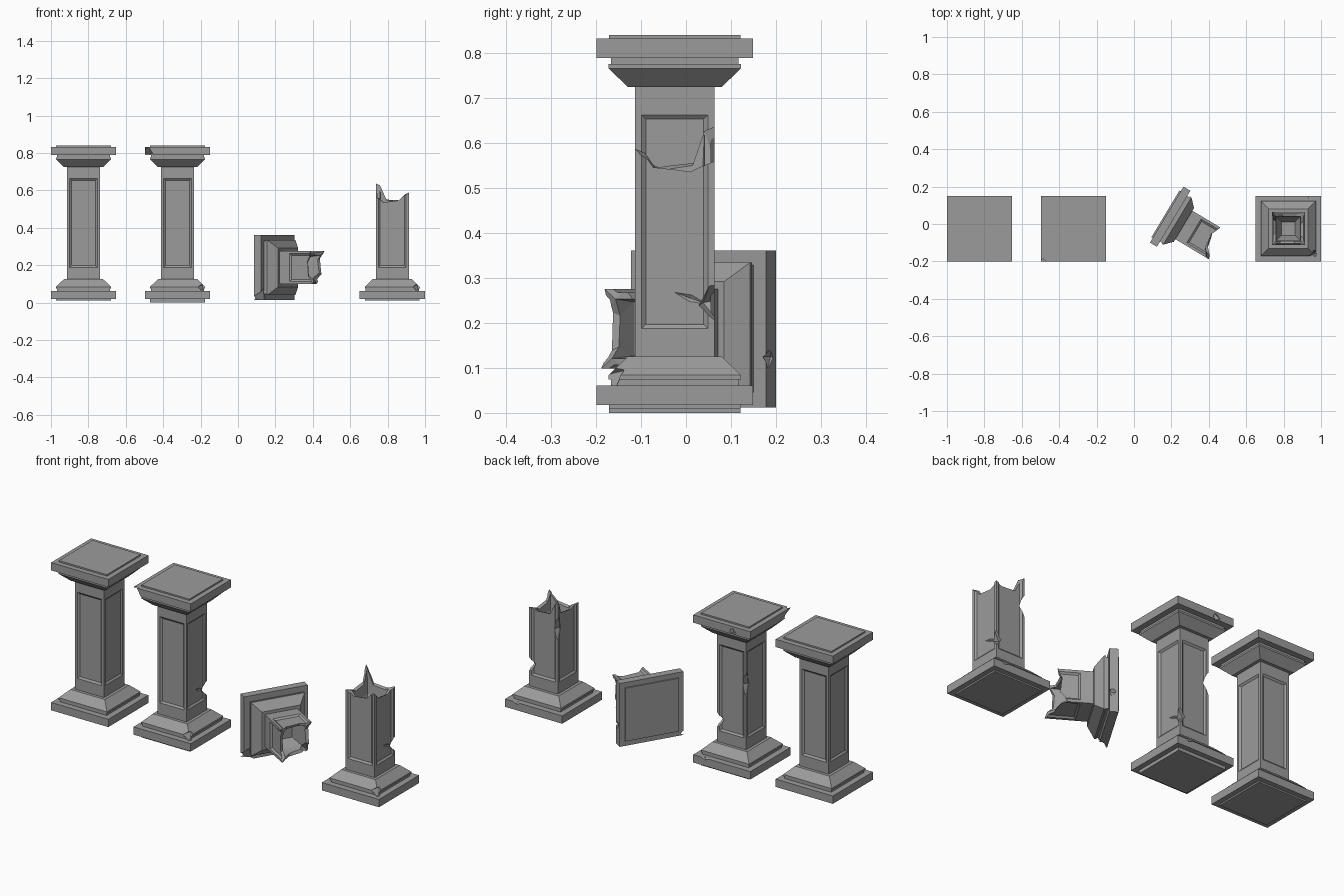
import bpy, bmesh
from mathutils import Matrix, Vector

if "Cube" in bpy.data.objects:
    bpy.data.objects.remove(bpy.data.objects["Cube"])

stone = bpy.data.materials.new("grey stone")
stone.use_nodes = True
grey = (0.33, 0.33, 0.33, 1)
stone.diffuse_color = grey
stone.node_tree.nodes["Principled BSDF"].inputs["Base Color"].default_value = grey

CORNERS = [(-1, -1), (1, -1), (1, 1), (-1, 1)]
HEIGHT = 0.85      # top and bottom halves mirror about half of this
SHAFT = 0.0885


def finish(name, bm):
    bmesh.ops.recalc_face_normals(bm, faces=bm.faces)
    mesh = bpy.data.meshes.new(name)
    bm.to_mesh(mesh)
    bm.free()
    mesh.materials.append(stone)
    obj = bpy.data.objects.new(name, mesh)
    bpy.context.collection.objects.link(obj)
    return obj


def skin(bm, rings):
    """Bridge successive rings of points and cap both ends."""
    rows = [[bm.verts.new(p) for p in ring] for ring in rings]
    n = len(rows[0])
    strips = [[bm.faces.new((a[i], a[(i + 1) % n], b[(i + 1) % n], b[i]))
               for i in range(n)] for a, b in zip(rows, rows[1:])]
    bm.faces.new(rows[0])
    bm.faces.new(rows[-1])
    return strips


def column(name, foot=0.01):
    # half profile from the foot to the lower edge of the shaft panel
    half = [(0.1465, 0.01), (0.1465, 0.018), (0.1745, 0.018), (0.1745, 0.061),
            (0.142, 0.061), (0.142, 0.074), (0.147, 0.074), (0.147, 0.084),
            (0.105, 0.125), (SHAFT, 0.125), (SHAFT, 0.173)]
    profile = half + [(r, HEIGHT - z) for r, z in reversed(half)]
    profile[0] = (half[0][0], foot)
    bm = bmesh.new()
    strips = skin(bm, [[(x * r, y * r, z) for x, y in CORNERS] for r, z in profile])
    # recessed panels on the four sides of the shaft
    bmesh.ops.recalc_face_normals(bm, faces=bm.faces)
    panels = strips[len(half) - 1]
    bmesh.ops.inset_individual(bm, faces=panels, thickness=0.02)
    bmesh.ops.inset_individual(bm, faces=panels, thickness=0.014, depth=-0.008)
    return finish(name, bm)


def cut(obj, cutters):
    """Subtract every cutter, keep the result and drop the cutters."""
    for c in cutters:
        c.hide_render = True
        mod = obj.modifiers.new("cut", 'BOOLEAN')
        mod.operation, mod.solver, mod.object = 'DIFFERENCE', 'EXACT', c
    bpy.context.view_layer.update()
    graph = bpy.context.evaluated_depsgraph_get()
    result = bpy.data.meshes.new_from_object(obj.evaluated_get(graph))
    obj.modifiers.clear()
    obj.data = result
    for c in cutters:
        bpy.data.objects.remove(c)


def chip(loc, size, turn=0, tilt=0):
    """Eight-sided shard used to knock a piece out of an edge."""
    bm = bmesh.new()
    bmesh.ops.create_uvsphere(bm, u_segments=4, v_segments=2, radius=1)
    bm.transform(Matrix.Translation(loc) @ Matrix.Rotation(turn, 4, 'Z')
                 @ Matrix.Rotation(tilt, 4, 'X') @ Matrix.Diagonal((*size, 1)))
    return finish("shard", bm)


def fracture(heights, up):
    """Jagged cutter removing one end of a shaft and hollowing the stump."""
    spots = []
    for i, a in enumerate(CORNERS):
        b = CORNERS[(i + 1) % 4]
        spots += [Vector(a).lerp(Vector(b), t) for t in (0, 0.2, 0.72)]

    def ring(r, drop):
        return [(p.x * r, p.y * r, h - up * drop) for p, h in zip(spots, heights)]

    def level(r, z):
        return [(p.x * r, p.y * r, z) for p in spots]
    mid = 0.55
    bm = bmesh.new()
    skin(bm, [level(0.3, mid + up * 0.7), ring(0.3, 0), ring(0.09, 0),
              ring(0.066, 0.01), level(0.06, mid - up * 0.06),
              level(0.036, mid - up * 0.12)])
    bmesh.ops.triangulate(bm, faces=bm.faces)
    return finish("fracture", bm)


def shaft_chips():
    return [chip((SHAFT, SHAFT, 0.245), (0.045, 0.06, 0.045), 0.6, 0.25),
            chip((SHAFT, 0.035, 0.255), (0.014, 0.09, 0.018), 0, -0.35),
            chip((-SHAFT, SHAFT, 0.48), (0.035, 0.045, 0.075), 0.4, 0.15)]


def base_chips():
    return [chip((0.143, -0.143, 0.084), (0.04, 0.035, 0.035), 0.3, 0.3),
            chip((0.105, 0.178, 0.064), (0.03, 0.02, 0.018), 0.2, 0.3)]


def capital_chips():
    return [chip((-0.165, -0.165, 0.79), (0.055, 0.05, 0.055), 0.3, 0.2),
            chip((-0.065, 0.178, 0.80), (0.025, 0.018, 0.03), 0.2, 0.5)]


# whole column
intact = column("intact_column")
intact.location = (-0.826, -0.025, 0)

# standing column with chipped edges
chipped = column("chipped_column", foot=0.0)
cut(chipped, shaft_chips() + base_chips() + capital_chips())
chipped.location = (-0.323, -0.025, 0)

# standing stump with a jagged hollow top
stump = column("broken_column_stump")
stump_rim = [0.565, 0.54, 0.55, 0.588, 0.55, 0.54,
             0.56, 0.55, 0.555, 0.637, 0.56, 0.55]
cut(stump, [fracture(stump_rim, 1)] + shaft_chips() + base_chips())
stump.location = (0.825, -0.025, 0)

# fallen capital, resting on the edge of its slab
capital = column("fallen_capital")
capital_rim = [0.515, 0.545, 0.55, 0.53, 0.56, 0.57,
               0.55, 0.57, 0.56, 0.60, 0.57, 0.55]
cut(capital, [fracture(capital_rim, -1)] + capital_chips())
side = Vector((0.514, 0.857, 0)).normalized()
up = Vector((0, 0, 1))
axis = up.cross(side)
turn = Matrix((up, side, axis)).transposed().to_4x4()
capital.matrix_world = (Matrix.Translation((0.175, 0.05, 0.187)) @ turn
                        @ Matrix.Translation((0, 0, -0.832)))
